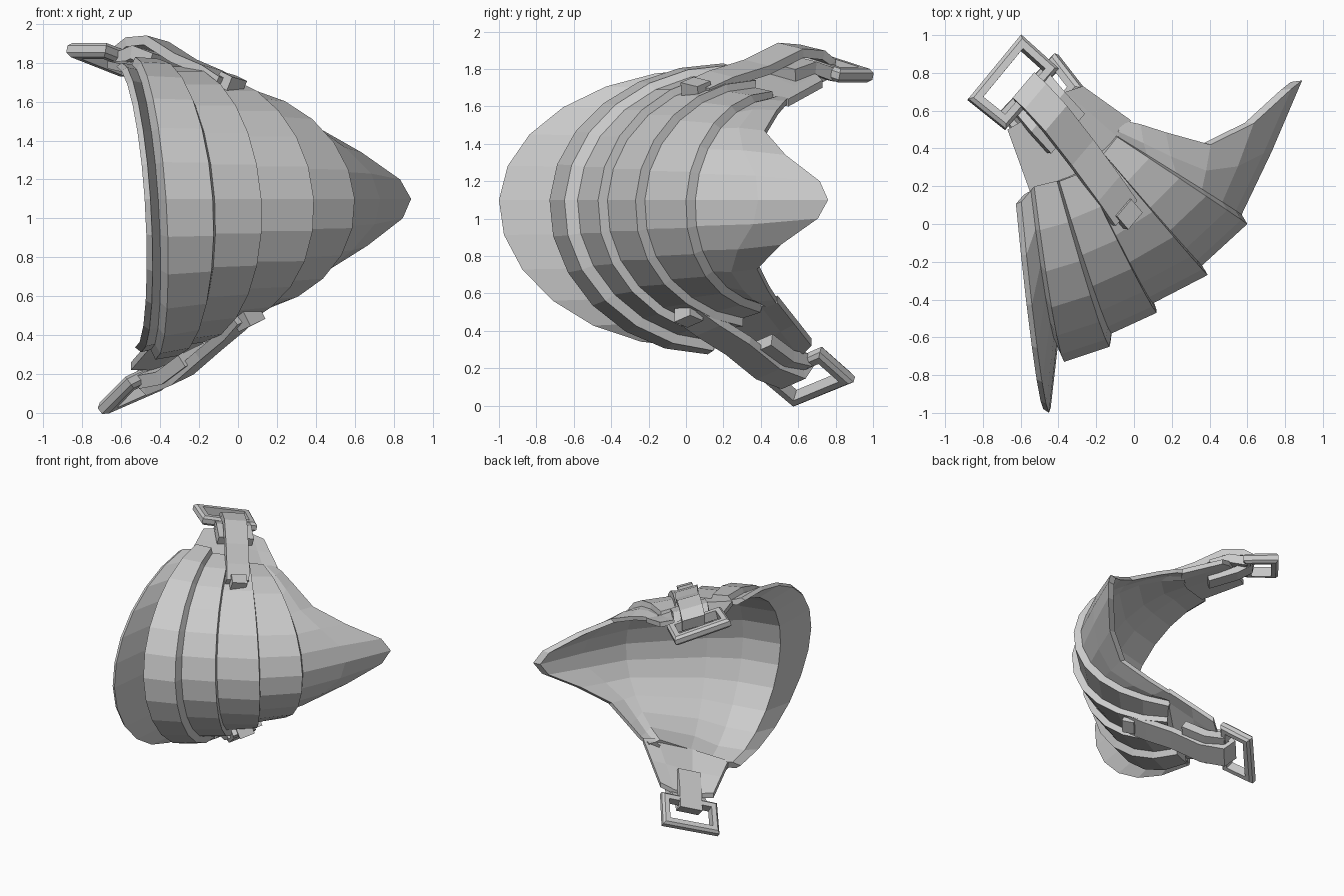
import bpy, bmesh, math
from mathutils import Vector as V

if "Cube" in bpy.data.objects:
    bpy.data.objects.remove(bpy.data.objects["Cube"])

MID = 1.1   # height of the mirror plane
N = 6       # segments per half arc


def loft(name, sections, wrap=False):
    """Join closed cross-sections into one solid."""
    bm = bmesh.new()
    rows = [[bm.verts.new(p) for p in s] for s in sections]
    k = len(rows[0])
    for i in range(len(rows) if wrap else len(rows) - 1):
        a, b = rows[i], rows[(i + 1) % len(rows)]
        for j in range(k):
            bm.faces.new((a[j], a[(j + 1) % k], b[(j + 1) % k], b[j]))
    if not wrap:
        bm.faces.new(rows[0])
        bm.faces.new(rows[-1])
    bmesh.ops.recalc_face_normals(bm, faces=bm.faces)
    me = bpy.data.meshes.new(name)
    bm.to_mesh(me)
    bm.free()
    ob = bpy.data.objects.new(name, me)
    bpy.context.collection.objects.link(ob)
    return ob


def lean(p):
    """The whole guard leans slightly over its height."""
    s = (p[2] - MID) / 0.75
    return V((p[0] - 0.05 * s, p[1] + 0.04 * s, p[2]))


def flip(p):
    """Mirror to the lower half, which hangs deeper towards the flange."""
    d = p[2] - MID
    f = min(1, max(0, (.15 - p[0]) / .55))
    return V((p[0], p[1], MID - d - .18 * f * d * d))


def arc(apex, end):
    """Half arc from the apex (x, y) up to its end point."""
    out = []
    for i in range(N + 1):
        a = math.pi / 2 * i / N
        c, s = math.cos(a), math.sin(a)
        out.append(V((end[0] + (apex[0] - end[0]) * c,
                      end[1] + (apex[1] - end[1]) * c,
                      MID + (end[2] - MID) * s)))
    return out


# Shell: flange, four stepped plates, then the pointed wing
outer = [arc(*r) for r in (
    ((-.45, -1.0), (-.55, .08, 1.80)), ((-.41, -.64), (-.50, .14, 1.79)),
    ((-.37, -.73), (-.48, .16, 1.83)), ((-.13, -.65), (-.36, .19, 1.82)),
    ((-.12, -.58), (-.35, .19, 1.78)), ((.12, -.47), (-.22, .24, 1.78)),
    ((.10, -.42), (-.22, .24, 1.74)), ((.39, -.27), (-.12, .34, 1.74)),
    ((.36, -.22), (-.12, .34, 1.70)), ((.60, .00), (-.05, .43, 1.68)),
    ((.57, .05), (-.06, .44, 1.64)))]
rim = [V(p) for p in ((.89, .76, MID), (.84, .71, 1.20), (.65, .52, 1.34),
                      (.43, .40, 1.47), (.20, .46, 1.58), (.07, .50, 1.63),
                      (-.03, .52, 1.65))]
mid = [a.lerp(b, .5) + V((.0, -.02, .01 if i else 0))
       for i, (a, b) in enumerate(zip(outer[-1], rim))]
outer += [mid, rim]
core = V((-.3, .6, MID))
inner = [[p.lerp(core, .05) for p in r] for r in (rim, mid)]
inner += [arc(*r) for r in (
    ((.51, .07), (-.08, .44, 1.61)), ((.06, -.37), (-.24, .25, 1.70)),
    ((-.16, -.53), (-.38, .19, 1.75)), ((-.46, -.60), (-.54, .12, 1.75)),
    ((-.48, -.98), (-.58, .07, 1.78)))]
half = [[r[i] for r in outer + inner] for i in range(N + 1)]
lower = [[flip(p) for p in s] for s in half[:0:-1]]
loft("layered_shell", [[lean(p) for p in s] for s in lower + half])


def tab(name, root, end, up):
    """Strap tab that carries the shell on towards its buckle."""
    d = V((0, 0, -.04 * up))
    rows = []
    for a, b in zip(root, end):
        a, b = V(a), V(b)
        m = a.lerp(b, .5)
        rows.append([a, m, b, b + d, m + d, a + d])
    loft(name, rows)


root = [(-.50, .12, 1.78), (-.25, .24, 1.735), (-.05, .43, 1.65), (.02, .52, 1.64)]
tab("upper_tab", [lean(p) for p in root],
    [(-.67, .50, 1.81), (-.50, .60, 1.81), (-.36, .70, 1.77), (-.27, .73, 1.74)], 1)
tab("lower_tab", [lean(flip(p)) for p in root],
    [(-.55, .42, .22), (-.42, .52, .22), (-.32, .61, .26), (-.23, .67, .32)], -1)


def strap(name, pts, across, width, thick):
    """Flat band along a path with a fixed sideways direction."""
    pts = [V(p) for p in pts]
    w = V(across).normalized()
    secs = []
    for i, p in enumerate(pts):
        t = (pts[min(i + 1, len(pts) - 1)] - pts[max(i - 1, 0)]).normalized()
        n = w.cross(t).normalized() * thick / 2
        h = w * width / 2
        secs.append([p + h + n, p - h + n, p - h - n, p + h - n])
    loft(name, secs)


def buckle(name, corners, bar=.055, depth=.075):
    """Rectangular frame with a chamfered outer edge."""
    c = [V(p) for p in corners]
    n = (c[1] - c[0]).cross(c[3] - c[0]).normalized() * depth / 2
    secs = []
    for i, p in enumerate(c):
        d = (c[i - 1] - p).normalized() + (c[(i + 1) % 4] - p).normalized()
        q = p + d * bar
        e = p + d * .018
        secs.append([p + n * .5, e + n, q + n, q - n, e - n, p - n * .5])
    loft(name, secs, wrap=True)


# Straps, keepers, end studs and buckles, above and below
SIDES = {
    "upper": dict(
        across=(.28, .33, -.08),
        path=[(-.05, .06, 1.69), (-.14, .19, 1.75), (-.28, .38, 1.81),
              (-.42, .56, 1.90), (-.52, .67, 1.89), (-.57, .72, 1.85),
              (-.56, .71, 1.79), (-.50, .62, 1.75), (-.36, .45, 1.70)],
        keeper=[(-.36, .48, 1.79), (-.46, .59, 1.83), (-.55, .70, 1.79)],
        stud=[(-.01, .02, 1.67), (-.07, .09, 1.70)],
        frame=[(-.88, .66, 1.87), (-.60, 1.0, 1.76), (-.40, .82, 1.76), (-.68, .50, 1.87)]),
    "lower": dict(
        across=(.29, .32, .14),
        path=[(.04, .01, .50), (-.03, .12, .42), (-.15, .28, .32),
              (-.30, .44, .19), (-.42, .57, .14), (-.47, .61, .19),
              (-.42, .55, .27), (-.30, .40, .36)],
        keeper=[(-.20, .36, .31), (-.32, .48, .22), (-.43, .57, .20)],
        stud=[(.08, -.02, .51), (.02, .05, .48)],
        frame=[(-.41, .90, .14), (-.27, .72, .30), (-.56, .40, .16), (-.71, .58, .01)]),
}
for side, s in SIDES.items():
    strap(side + "_strap", s["path"], s["across"], .18, .05)
    strap(side + "_keeper", s["keeper"], s["across"], .28, .07)
    strap(side + "_stud", s["stud"], s["across"], .12, .10)
    buckle(side + "_buckle", s["frame"])
